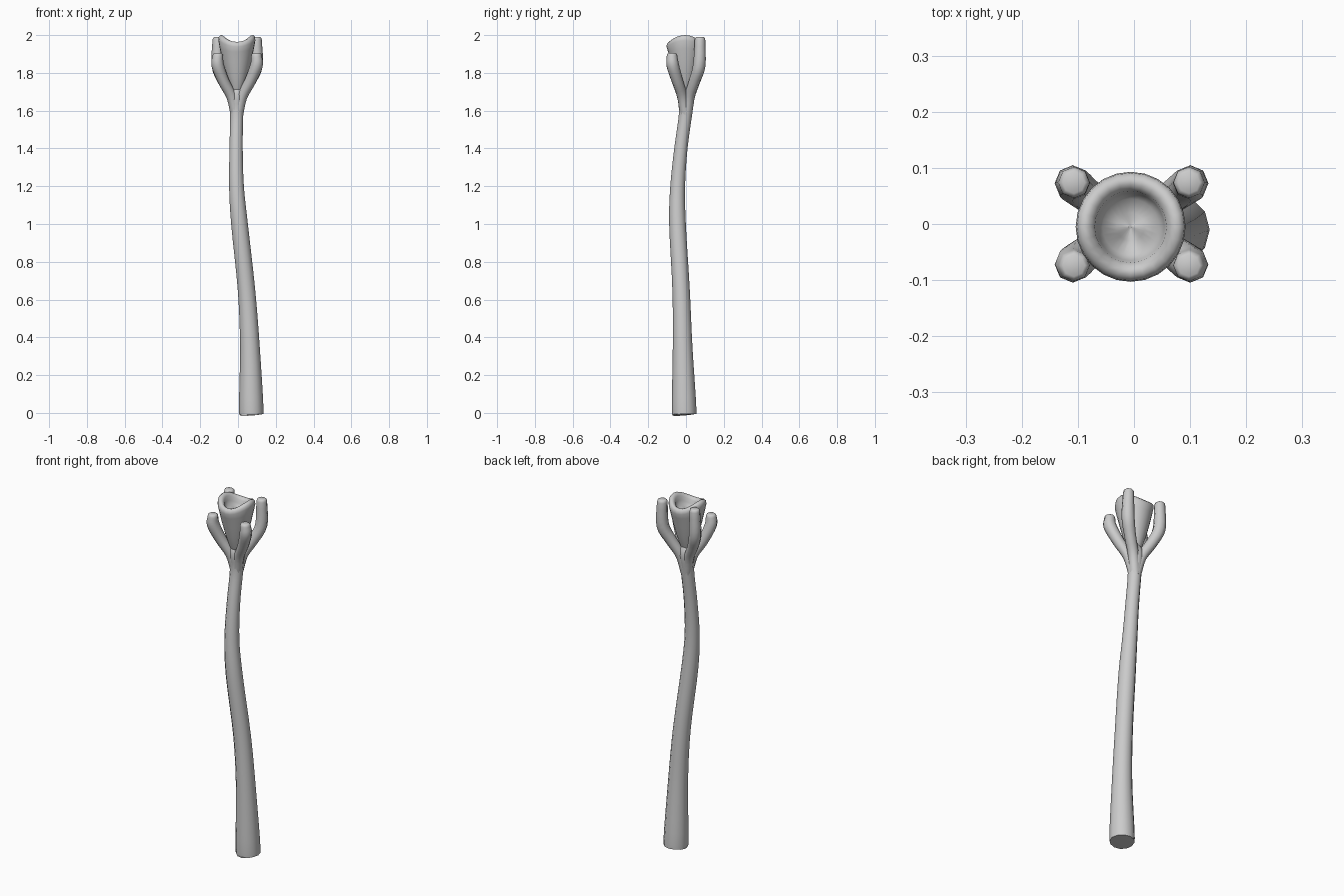
import bpy, bmesh, math
from mathutils import Vector

if "Cube" in bpy.data.objects:
    bpy.data.objects.remove(bpy.data.objects["Cube"])


def spline(keys, steps):
    # Catmull-Rom samples through (x, y, z, radius) keys
    k = [Vector(p) for p in keys]
    k = [2 * k[0] - k[1]] + k + [2 * k[-1] - k[-2]]
    out = []
    for i in range(1, len(k) - 2):
        a, b, c, d = k[i - 1:i + 3]
        for s in range(steps):
            t = s / steps
            out.append(0.5 * (2 * b + (c - a) * t + (2 * a - 5 * b + 4 * c - d) * t * t
                              + (3 * b - a - 3 * c + d) * t ** 3))
    return out + [k[-2]]


def skin(name, rings, angle=50):
    # Join rings of points into a closed, smooth-shaded surface
    bm = bmesh.new()
    loops = [[bm.verts.new(p) for p in r] for r in rings]
    n = len(loops[0])
    for a, b in zip(loops, loops[1:]):
        for i in range(n):
            j = (i + 1) % n
            bm.faces.new((a[i], a[j], b[j], b[i]))
    bm.faces.new(loops[0][::-1])
    bm.faces.new(loops[-1])
    bmesh.ops.recalc_face_normals(bm, faces=bm.faces)
    mesh = bpy.data.meshes.new(name)
    bm.to_mesh(mesh)
    bm.free()
    ob = bpy.data.objects.new(name, mesh)
    bpy.context.collection.objects.link(ob)
    bpy.ops.object.select_all(action='DESELECT')
    ob.select_set(True)
    bpy.context.view_layer.objects.active = ob
    bpy.ops.object.shade_smooth_by_angle(angle=math.radians(angle))
    return ob


def tube(name, keys, sides, steps, tip=()):
    # Sweep a circle along a path; tip adds (advance, radius) end rings
    pts = spline(keys, steps)
    rings = []
    for i, p in enumerate(pts):
        d = (pts[min(i + 1, len(pts) - 1)] - pts[max(i - 1, 0)]).to_3d().normalized()
        if i in (0, len(pts) - 1):
            d = Vector((0, 0, 1))
        u = Vector((0, 1, 0)).cross(d).normalized()
        v = d.cross(u)
        rings.append([p.to_3d() + p.w * (u * math.cos(a) + v * math.sin(a))
                      for a in (2 * math.pi * s / sides for s in range(sides))])
    end = pts[-1].to_3d()
    for h, f in tip:
        c = end + Vector((0, 0, h))
        rings.append([c + (q - end) * f for q in rings[len(pts) - 1]])
    return skin(name, rings)


# Gently bent, tapering shaft
tube("shaft", [(0.07, -0.01, 0, 0.055), (0.07, -0.01, 0.02, 0.065),
               (0.063, -0.018, 0.35, 0.052), (0.045, -0.026, 0.65, 0.046),
               (0.008, -0.045, 1.0, 0.044), (-0.008, -0.044, 1.2, 0.039),
               (-0.01, -0.027, 1.4, 0.035), (-0.007, -0.003, 1.58, 0.035),
               (-0.006, 0.0, 1.68, 0.045), (-0.006, 0.0, 1.73, 0.03)], 12, 4)

# Four curved prongs gripping the cup, rear pair taller
for sx, side in ((-1, "left"), (1, "right")):
    for sy, end, top in ((-1, "front", 1.89), (1, "rear", 1.975)):
        cx = -0.006
        x = 0.101 if sx < 0 else 0.104
        tube(f"{end}_{side}_prong",
             [(cx, 0, 1.56, 0.03),
              (cx + sx * 0.026, sy * 0.018, 1.67, 0.028),
              (cx + sx * 0.07, sy * 0.045, 1.755, 0.03),
              (cx + sx * x, sy * 0.07, 1.84, 0.033),
              (cx + sx * x, sy * 0.074, top, 0.028)],
             8, 4, tip=((0.01, 0.9), (0.014, 0.7)))

# Tulip-shaped cup: thick wavy rim and a shallow bowl
profile = [(0.015, 1.67), (0.035, 1.72), (0.058, 1.79), (0.076, 1.86), (0.09, 1.92),
           (0.098, 1.955), (0.096, 1.972), (0.086, 1.982), (0.074, 1.98),
           (0.064, 1.968), (0.06, 1.945), (0.05, 1.925), (0.025, 1.913), (0.004, 1.91)]
rings = []
for r, z in profile:
    wave = max(0, min(1, (z - 1.88) / 0.08))
    rings.append([(-0.006 + r * math.cos(a), -0.005 + r * math.sin(a),
                   z + 0.018 * wave * math.cos(2 * a))
                  for a in (2 * math.pi * i / 24 for i in range(24))])
skin("cup", rings, 70)
